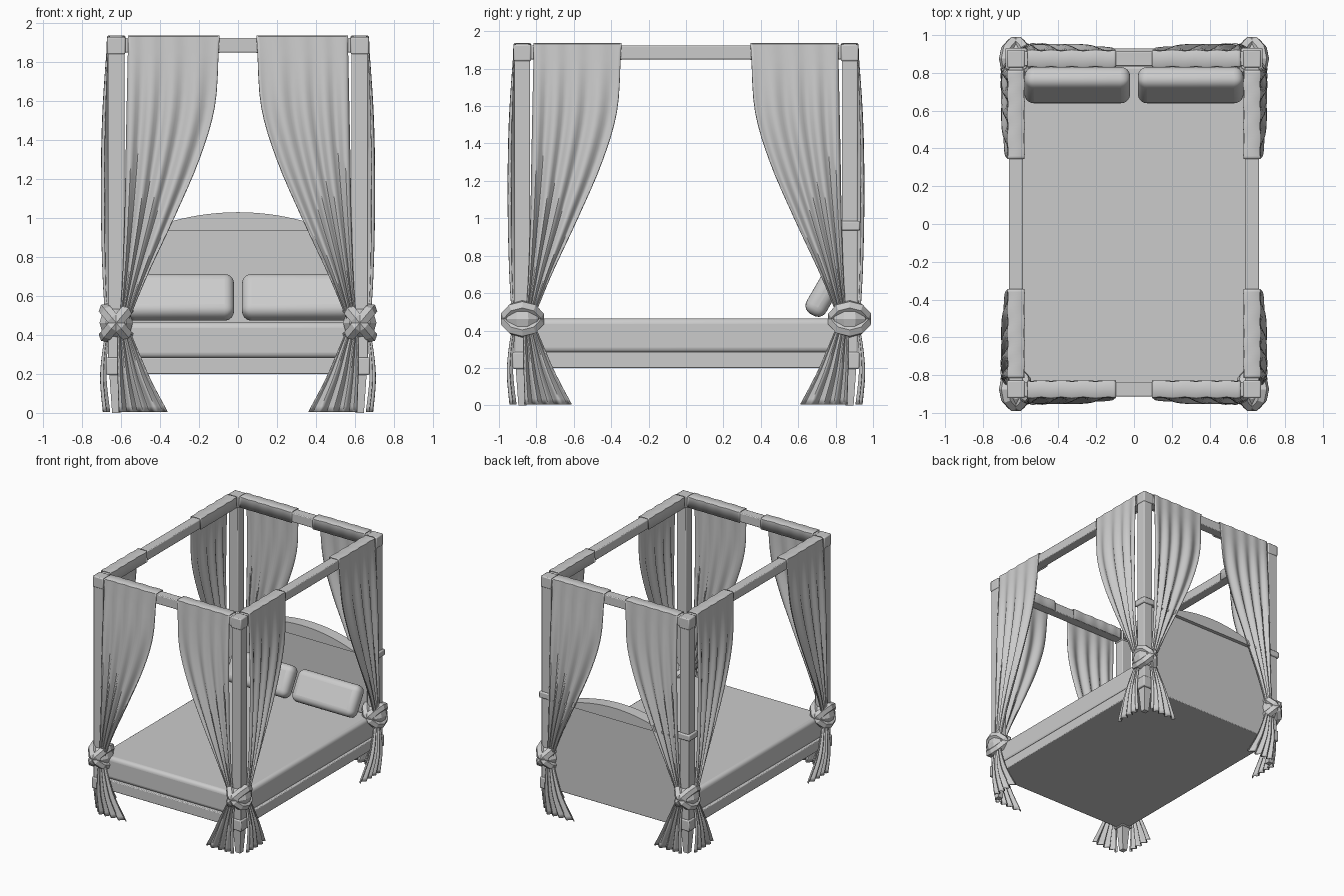
import bpy, math
from mathutils import Vector

cube = bpy.data.objects.get("Cube")
if cube:
    bpy.data.objects.remove(cube, do_unlink=True)

grey = bpy.data.materials.new("plain_grey")
grey.use_nodes = True
COLOUR = (0.6, 0.6, 0.6, 1)
grey.diffuse_color = COLOUR
grey.node_tree.nodes["Principled BSDF"].inputs["Base Color"].default_value = COLOUR

PX, PY = 0.625, 0.875          # post centres
CORNERS = [(sx, sy) for sx in (-1, 1) for sy in (-1, 1)]


def finish(ob, name, bevel=0, segments=2, angle=35):
    ob.name = name
    ob.data.materials.clear()
    ob.data.materials.append(grey)
    if bevel:
        m = ob.modifiers.new("bevel", "BEVEL")
        m.width, m.segments = bevel, segments
    bpy.ops.object.select_all(action="DESELECT")
    ob.select_set(True)
    bpy.context.view_layer.objects.active = ob
    bpy.ops.object.shade_smooth_by_angle(angle=math.radians(angle))
    return ob


def box(name, lo, hi, bevel=0.006, segments=2):
    lo, hi = Vector(lo), Vector(hi)
    bpy.ops.mesh.primitive_cube_add(size=1, location=(lo + hi) / 2)
    ob = bpy.context.object
    ob.scale = hi - lo
    bpy.ops.object.transform_apply(location=False, rotation=False, scale=True)
    return finish(ob, name, bevel, segments)


def block(name, x, y, half, z0, z1, bevel=0.006):
    return box(name, (x - half, y - half, z0), (x + half, y + half, z1), bevel)


def mesh_object(name, verts, faces, **kw):
    me = bpy.data.meshes.new(name)
    me.from_pydata(verts, [], faces)
    ob = bpy.data.objects.new(name, me)
    bpy.context.collection.objects.link(ob)
    return finish(ob, name, **kw)


def lerp_rows(rows, steps):
    """Smoothly subdivide a list of tuples with Catmull-Rom interpolation."""
    out = []
    for i in range(len(rows) - 1):
        p = [rows[max(0, min(len(rows) - 1, i + k))] for k in (-1, 0, 1, 2)]
        for s in range(steps):
            t = s / steps
            out.append(tuple(
                b + 0.5 * t * (c - a + t * (2 * a - 5 * b + 4 * c - d
                               + t * (3 * (b - c) + d - a)))
                for a, b, c, d in zip(*p)))
    return out + [rows[-1]]


def cloth(name, rows, axis, sx, sy, folds=4, cols=32):
    """Rows hold (height, outer edge, inner edge, outward offset, fold depth)."""
    verts, faces = [], []
    for z, d0, d1, n, amp in rows:
        for c in range(cols + 1):
            u = c / cols
            d = d0 + (d1 - d0) * u
            off = n + amp * math.sin(u * folds * math.tau + 1.5 * math.sin(3 * u))
            if axis == 0:
                verts.append((sx * (PX - d), sy * (PY + off), z))
            else:
                verts.append((sx * (PX + off), sy * (PY - d), z))
    w = cols + 1
    for r in range(len(rows) - 1):
        for c in range(cols):
            a = r * w + c
            quad = (a, a + 1, a + w + 1, a + w)
            faces.append(quad if (sx * sy > 0) == (axis == 0) else quad[::-1])
    ob = mesh_object(name, verts, faces, angle=50)
    m = ob.modifiers.new("thickness", "SOLIDIFY")
    m.thickness, m.offset = 0.006, 0


# Bed base, mattress and headboard
box("bed_frame", (-0.65, -0.9, 0.2), (0.65, 0.9, 0.285))
box("mattress", (-0.64, -0.885, 0.28), (0.64, 0.85, 0.465), 0.03, 4)
box("headboard_panel", (-0.6, 0.85, 0.25), (0.6, 0.9, 0.95))

# Arched headboard top: flat base, curved crown
N = 24
top = [(-0.6 + 1.2 * i / N, max(0.945, 1.03 - 0.4 * (-0.6 + 1.2 * i / N) ** 2))
       for i in range(N + 1)]
outline = [(-0.6, 0.935)] + top + [(0.6, 0.935)]
k = len(outline)
verts = [(x, y, z) for y in (0.835, 0.93) for x, z in outline]
faces = [tuple(range(k)), tuple(range(2 * k - 1, k - 1, -1))]
faces += [(i, i + k, (i + 1) % k + k, (i + 1) % k) for i in range(k)]
mesh_object("headboard_arch", verts, faces)

# Pillows leaning on the headboard
for side, label in ((-1, "right"), (1, "left")):
    bpy.ops.mesh.primitive_cube_add(size=1, location=(side * 0.3, 0.735, 0.593))
    ob = bpy.context.object
    ob.scale = (0.56, 0.12, 0.25)
    bpy.ops.object.transform_apply(location=False, rotation=False, scale=True)
    ob.rotation_euler.x = math.radians(-30)
    finish(ob, f"pillow_{label}", 0.05, 5, 60)

# Posts with caps, joint blocks and tapered feet
for sx, sy in CORNERS:
    x, y = sx * PX, sy * PY
    block("post", x, y, 0.042, 0.28, 1.9)
    block("post_cap", x, y, 0.047, 1.84, 1.93, 0.008)
    block("post_base_block", x, y, 0.052, 0.195, 0.285, 0.008)
    if sy > 0:
        block("headboard_post_collar", x, y, 0.056, 0.935, 0.985, 0.008)
    bpy.ops.mesh.primitive_cone_add(vertices=4, radius1=0.03, radius2=0.05, depth=0.2,
                                    location=(x, y, 0.1))
    ob = bpy.context.object
    ob.rotation_euler.z = math.pi / 4
    finish(ob, "foot")

# Canopy rails
for s in (-1, 1):
    box("canopy_cross_rail", (-PX, s * PY - 0.038, 1.85), (PX, s * PY + 0.038, 1.925))
    box("canopy_side_rail", (s * PX - 0.038, -PY, 1.85), (s * PX + 0.038, PY, 1.925))

# Curtains: sleeve round the rail, then a drape gathered to the knot
sleeve = [(1.847, 0.06, 0.53, -0.043, 0.001), (1.93, 0.06, 0.53, -0.042, 0.003),
          (1.934, 0.06, 0.53, -0.036, 0.003), (1.934, 0.06, 0.53, 0.036, 0.003),
          (1.93, 0.06, 0.53, 0.042, 0.003)]
drape = [(1.847, 0.06, 0.525, 0.045, 0.003), (1.57, 0.055, 0.505, 0.055, 0.012),
         (1.3, 0.05, 0.425, 0.06, 0.015), (1.0, 0.045, 0.295, 0.06, 0.015),
         (0.7, 0.035, 0.155, 0.055, 0.012), (0.47, 0.02, 0.06, 0.045, 0.008)]
skirt = [(0.44, 0.01, 0.06, 0.04, 0.005), (0.32, 0.01, 0.11, 0.058, 0.01),
         (0.17, 0.01, 0.175, 0.066, 0.014), (0.005, 0.015, 0.262, 0.05, 0.016)]
for sx, sy in CORNERS:
    for axis in (0, 1):
        cloth("curtain", sleeve + lerp_rows(drape, 4), axis, sx, sy)
        cloth("curtain_tail", lerp_rows(skirt, 4), axis, sx, sy, folds=4)

# Knots: faceted core with crossing wrapped bands
for sx, sy in CORNERS:
    at = (sx * PX, sy * PY, 0.462)
    bpy.ops.mesh.primitive_uv_sphere_add(segments=10, ring_count=6, radius=1, location=at)
    ob = bpy.context.object
    ob.scale = (0.09, 0.105, 0.08)
    finish(ob, "knot_core", angle=20)
    for tilt in (50, 130):
        bpy.ops.mesh.primitive_torus_add(major_segments=10, minor_segments=6,
                                         major_radius=0.085, minor_radius=0.036, location=at,
                                         rotation=(0, math.radians(tilt), 0))
        finish(bpy.context.object, "knot_band", angle=30)
